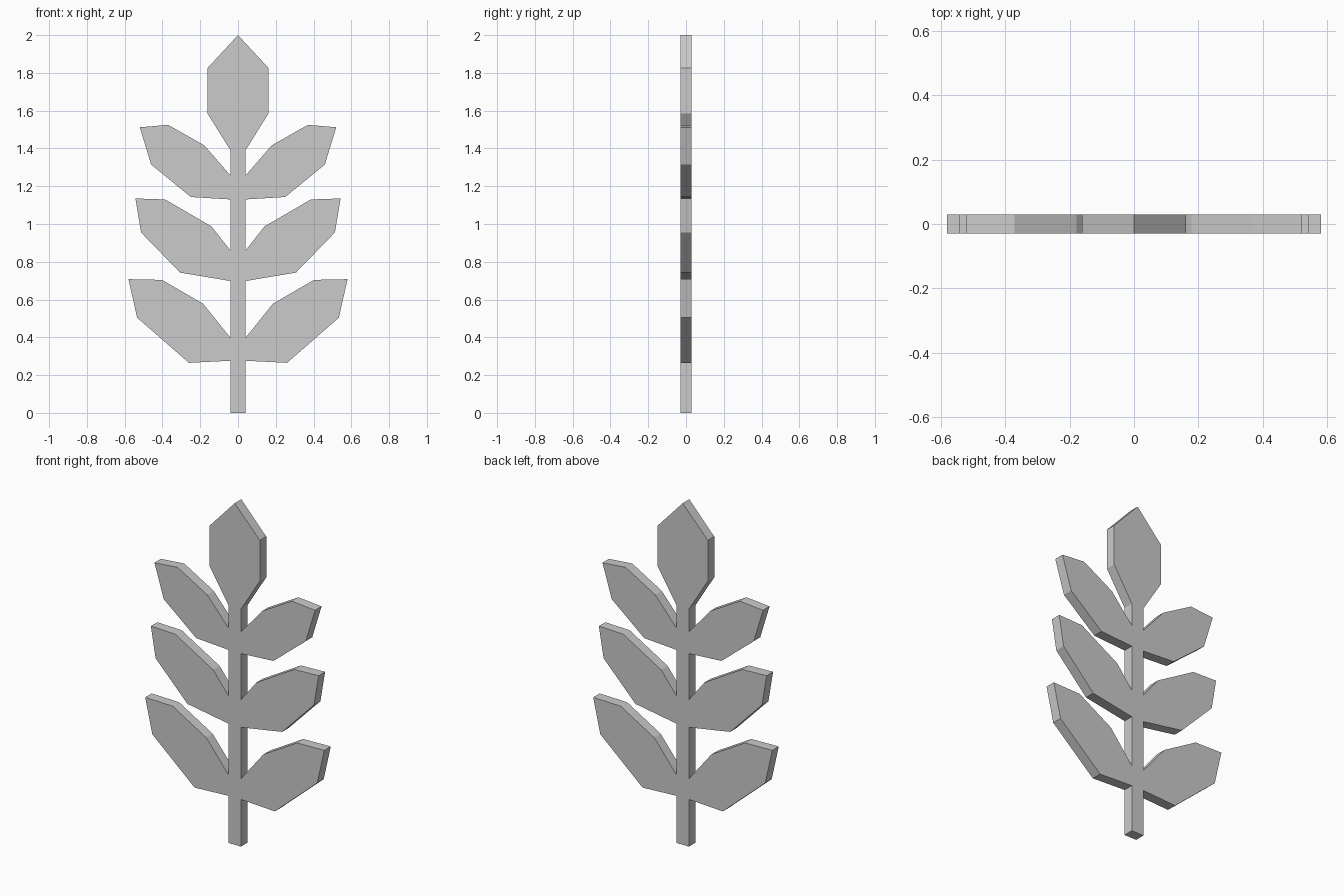
import bpy, bmesh

if "Cube" in bpy.data.objects:
    bpy.data.objects.remove(bpy.data.objects["Cube"])

STEM = 0.04   # stem half width
HALF = 0.03   # half thickness

# Right-hand leaf outlines, from lower stem joint round to upper stem joint
leaves = [
    [(STEM, .276), (.26, .265), (.534, .504), (.58, .708), (.402, .704), (.185, .578), (STEM, .398)],
    [(STEM, .698), (.307, .743), (.513, .955), (.543, 1.135), (.386, 1.13), (.14, .987), (STEM, .86)],
    [(STEM, 1.13), (.25, 1.143), (.46, 1.315), (.52, 1.512), (.37, 1.525), (.178, 1.416), (STEM, 1.257)],
]
# Tip leaf, right half
tip = [(STEM, 1.39), (.162, 1.586), (.162, 1.825)]

# Half outline from the stem foot upward, then mirrored down the left side
right = [(STEM, 0)] + [p for leaf in leaves for p in leaf] + tip
outline = right + [(0, 2)] + [(-x, z) for x, z in reversed(right)]

# Extrude the closed silhouette into a flat plate
bm = bmesh.new()
face = bm.faces.new([bm.verts.new((x, -HALF, z)) for x, z in outline])
ext = bmesh.ops.extrude_face_region(bm, geom=[face], use_keep_orig=True)
moved = [g for g in ext["geom"] if isinstance(g, bmesh.types.BMVert)]
bmesh.ops.translate(bm, verts=moved, vec=(0, 2 * HALF, 0))
bmesh.ops.recalc_face_normals(bm, faces=bm.faces)
mesh = bpy.data.meshes.new("leafy_sprig")
bm.to_mesh(mesh)
bm.free()
sprig = bpy.data.objects.new("leafy_sprig", mesh)
bpy.context.collection.objects.link(sprig)
